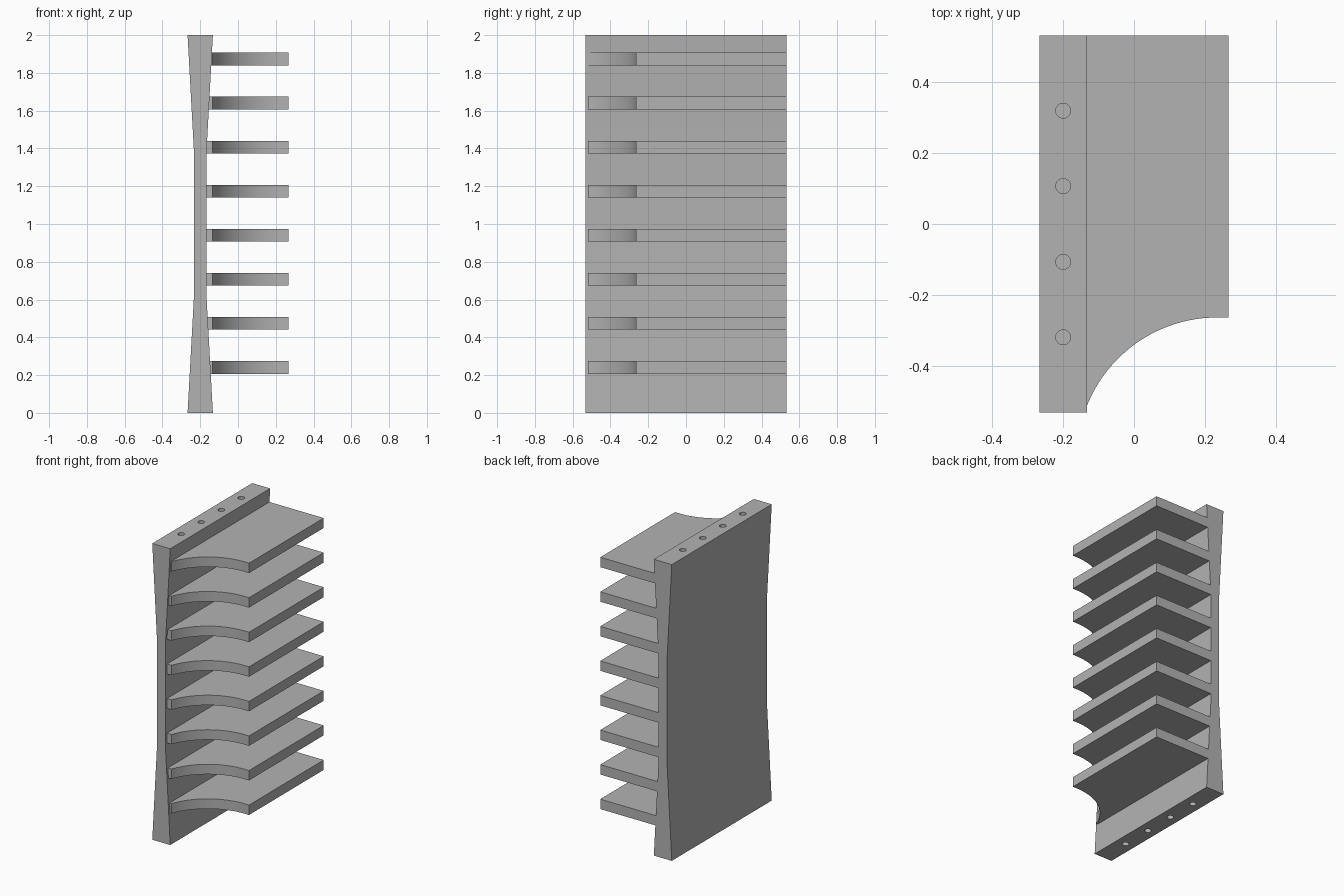
import bpy
import bmesh
import math

cube = bpy.data.objects.get("Cube")
if cube:
    bpy.data.objects.remove(cube, do_unlink=True)

HALF_X, HALF_Y, HEIGHT = 0.267, 0.533, 2.0

grey = bpy.data.materials.new("plain grey")
grey.use_nodes = True
colour = (0.45, 0.45, 0.45, 1)
grey.diffuse_color = colour
grey.node_tree.nodes["Principled BSDF"].inputs["Base Color"].default_value = colour


def prism(name, points, offset):
    """Extrude a closed outline along an offset vector."""
    bm = bmesh.new()
    face = bm.faces.new([bm.verts.new(p) for p in points])
    extruded = bmesh.ops.extrude_face_region(bm, geom=[face])["geom"]
    bmesh.ops.translate(bm, vec=offset,
                        verts=[v for v in extruded if isinstance(v, bmesh.types.BMVert)])
    bmesh.ops.recalc_face_normals(bm, faces=bm.faces)
    mesh = bpy.data.meshes.new(name)
    bm.to_mesh(mesh)
    bm.free()
    mesh.materials.append(grey)
    obj = bpy.data.objects.new(name, mesh)
    bpy.context.collection.objects.link(obj)
    return obj


def smooth(obj):
    bpy.ops.object.select_all(action="DESELECT")
    obj.select_set(True)
    bpy.context.view_layer.objects.active = obj
    bpy.ops.object.shade_smooth_by_angle(angle=math.radians(30))


# Upright panel, thick at both ends and waisted in the middle
centre_x = -0.2
half_profile = [(0.067, 0), (0.033, 0.62), (0.033, 1.38), (0.067, HEIGHT)]
outline = [(centre_x + w, -HALF_Y, z) for w, z in half_profile]
outline += [(centre_x - w, -HALF_Y, z) for w, z in reversed(half_profile)]
upright = prism("upright_panel", outline, (0, 2 * HALF_Y, 0))

# Blind dowel holes in the top and bottom ends
bm = bmesh.new()
for y in (-0.32, -0.107, 0.107, 0.32):
    for z in (0, HEIGHT):
        hole = bmesh.ops.create_cone(bm, cap_ends=True, segments=32,
                                     radius1=0.021, radius2=0.021, depth=0.2)
        bmesh.ops.translate(bm, verts=hole["verts"], vec=(centre_x, y, z))
mesh = bpy.data.meshes.new("dowel_hole_cutter")
bm.to_mesh(mesh)
bm.free()
mesh.materials.append(grey)
cutter = bpy.data.objects.new("dowel_hole_cutter", mesh)
bpy.context.collection.objects.link(cutter)
cut = upright.modifiers.new("dowel_holes", "BOOLEAN")
cut.operation = "DIFFERENCE"
cut.solver = "EXACT"
cut.object = cutter
bpy.context.view_layer.objects.active = upright
bpy.ops.object.modifier_apply(modifier=cut.name)
bpy.data.objects.remove(cutter, do_unlink=True)
smooth(upright)

# Shelves with a concave front edge sweeping back to the free end
radius, arc_x, arc_y = 0.396, 0.235, -0.66
start, end = math.radians(159), math.radians(90)
steps = 24
arc = []
for i in range(steps + 1):
    a = start + (end - start) * i / steps
    arc.append((arc_x + radius * math.cos(a), arc_y + radius * math.sin(a)))
plan = [(-0.18, HALF_Y), (-0.18, arc[0][1])] + arc
plan += [(HALF_X, arc[-1][1]), (HALF_X, HALF_Y)]

for i in range(8):
    z = 0.207 + 0.2333 * i
    shelf = prism(f"shelf_{i + 1}", [(x, y, z) for x, y in plan], (0, 0, 0.067))
    smooth(shelf)
